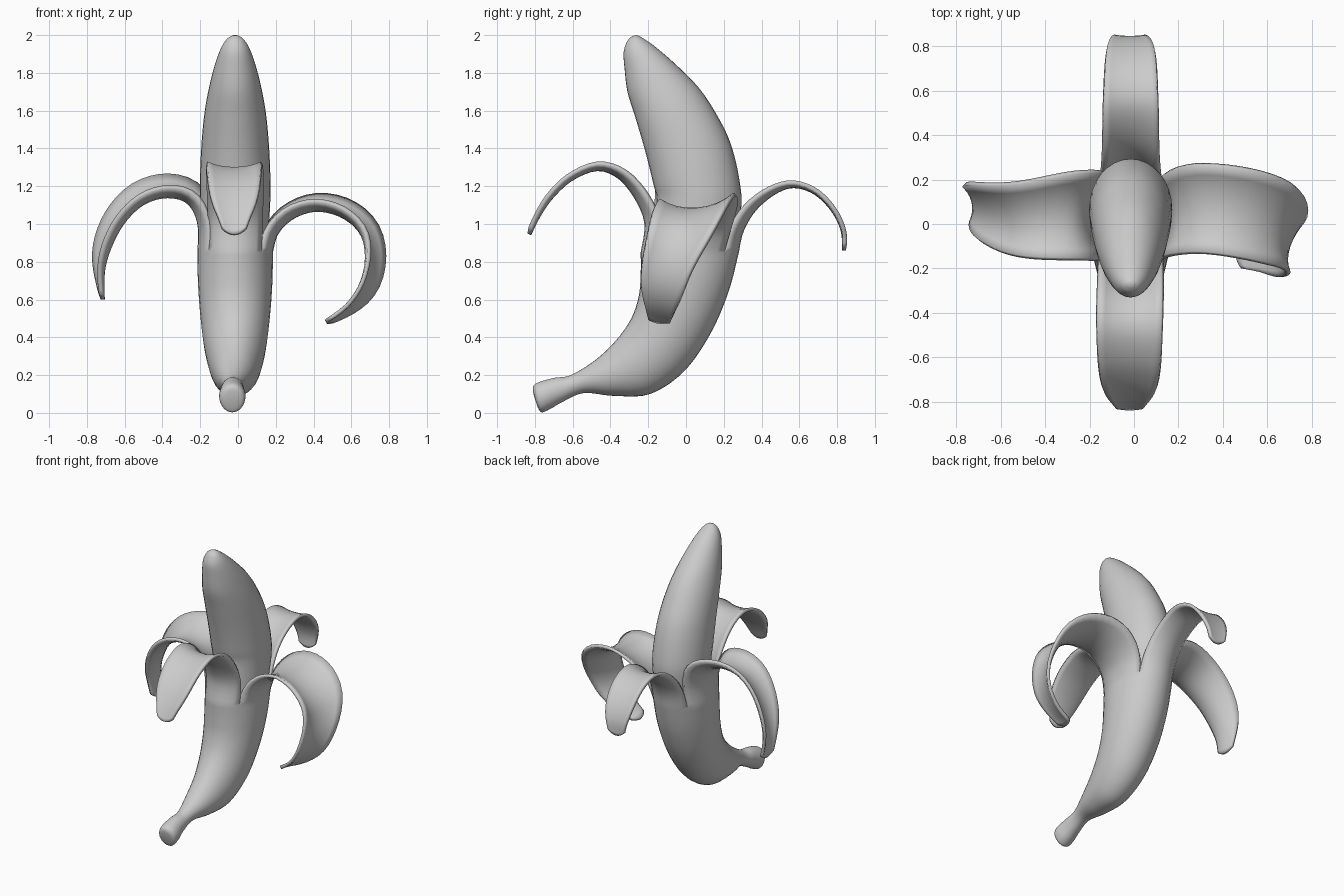
import bpy
import bmesh
import math
from mathutils import Vector

cube = bpy.data.objects.get("Cube")
if cube:
    bpy.data.objects.remove(cube)

grey = bpy.data.materials.new("plain grey")
grey.use_nodes = True
grey.diffuse_color = (0.6, 0.6, 0.6, 1)
grey.node_tree.nodes["Principled BSDF"].inputs["Base Color"].default_value = (0.6, 0.6, 0.6, 1)

SIDES = 32
COLUMNS = SIDES // 4
UP = Vector((0, 0, 1))


def sample(keys, t):
    """Smooth curve through evenly spaced keys, t from 0 to 1."""
    last = len(keys) - 1
    i = min(int(t * last), last - 1)
    u = t * last - i
    a, b, c, d = (keys[max(0, min(last, i + k))] for k in (-1, 0, 1, 2))
    return [q + u / 2 * (r - p + u * (2 * p - 5 * q + 4 * r - s + u * (3 * (q - r) + s - p)))
            for p, q, r, s in zip(a, b, c, d)]


def skin_rows(bm, rows, closed):
    for low, high in zip(rows, rows[1:]):
        n = len(low)
        for j in range(n if closed else n - 1):
            k = (j + 1) % n
            bm.faces.new((low[j], low[k], high[k], high[j]))


def tube(bm, sections, steps, cap_end):
    """Loft ellipses given as front y, front z, back y, back z, half width, centre x."""
    rows = []
    for i in range(steps + 1):
        fy, fz, by, bz, w, cx = sample(sections, i / steps)
        row = []
        for j in range(SIDES):
            a = math.tau * j / SIDES
            k = (1 + math.sin(a)) / 2
            row.append(bm.verts.new((cx + w * math.cos(a), fy + (by - fy) * k, fz + (bz - fz) * k)))
        rows.append(row)
    skin_rows(bm, rows, True)
    bm.faces.new(rows[0][::-1])
    if cap_end:
        bm.faces.new(rows[-1])


def flap(bm, out, path, shape, steps=30):
    """Curl a strip along (distance, z); shape keys are centre, half width, bulge, tilt."""
    out = Vector(out)
    side = UP.cross(out)
    axis = Vector([abs(v) for v in side])
    rows = []
    for i in range(steps + 1):
        t = i / steps
        d, z = sample(path, t)
        d0, z0 = sample(path, max(0, t - 0.02))
        d1, z1 = sample(path, min(1, t + 0.02))
        along = (out * (d1 - d0) + UP * (z1 - z0)).normalized()
        normal = (out * (z1 - z0) - UP * (d1 - d0)).normalized()
        # Leave the body smoothly
        normal = out.lerp(normal, min(1, t * 5)).normalized()
        centre, half, bulge, tilt = sample(shape, t)
        rounding = 0.03 * max(0, t - 0.85) / 0.15
        row = []
        for j in range(COLUMNS + 1):
            a = (j / COLUMNS - 0.5) * math.pi / 2
            s = math.sin(a) / math.sin(math.pi / 4)
            drop = bulge * (1 - math.cos(a)) / (1 - math.cos(math.pi / 4)) + tilt * s
            row.append(bm.verts.new(out * d + axis * centre + UP * z + side * s * half
                                    - normal * drop - along * rounding * s * s))
        rows.append(row)
    skin_rows(bm, rows, False)


def finish(bm, name):
    mesh = bpy.data.meshes.new(name)
    bm.to_mesh(mesh)
    bm.free()
    mesh.materials.append(grey)
    obj = bpy.data.objects.new(name, mesh)
    bpy.context.collection.objects.link(obj)
    bpy.ops.object.select_all(action="DESELECT")
    obj.select_set(True)
    bpy.context.view_layer.objects.active = obj
    bpy.ops.object.shade_smooth_by_angle(angle=math.radians(60))
    return obj


# Peel: rounded stem end, neck and lower body
bm = bmesh.new()
tube(bm, [
    (-0.805, 0.09, -0.785, 0.03, 0.03, -0.03),
    (-0.81, 0.135, -0.765, 0.003, 0.06, -0.03),
    (-0.785, 0.16, -0.72, 0.02, 0.07, -0.03),
    (-0.70, 0.185, -0.65, 0.06, 0.06, -0.03),
    (-0.61, 0.2, -0.54, 0.105, 0.058, -0.025),
    (-0.48, 0.28, -0.38, 0.09, 0.1, -0.02),
    (-0.37, 0.385, -0.19, 0.1, 0.135, -0.015),
    (-0.29, 0.5, -0.01, 0.22, 0.165, -0.015),
    (-0.25, 0.62, 0.13, 0.42, 0.185, -0.015),
    (-0.24, 0.74, 0.225, 0.64, 0.197, -0.015),
    (-0.24, 0.85, 0.28, 0.85, 0.2, -0.015),
], 50, False)

# Peel: four strips curling away from the body
flap(bm, (0, -1, 0),
     [(0.24, 0.85), (0.22, 1.0), (0.27, 1.13), (0.36, 1.24), (0.47, 1.28),
      (0.6, 1.23), (0.7, 1.14), (0.77, 1.04), (0.82, 0.94)],
     [(-0.015, 0.1414, 0.0762, 0), (-0.015, 0.15, 0.06, 0), (-0.02, 0.15, 0.03, 0),
      (-0.02, 0.13, 0.02, 0), (-0.02, 0.065, 0.01, 0)])
flap(bm, (0, 1, 0),
     [(0.28, 0.85), (0.305, 0.96), (0.37, 1.07), (0.47, 1.155), (0.57, 1.19),
      (0.68, 1.155), (0.77, 1.065), (0.82, 0.96), (0.825, 0.86)],
     [(-0.015, 0.1414, 0.0762, 0), (-0.015, 0.13, 0.05, 0), (-0.015, 0.125, 0.02, 0),
      (-0.015, 0.11, 0.01, 0), (-0.02, 0.065, 0.005, 0)])
flap(bm, (1, 0, 0),
     [(0.185, 0.85), (0.215, 0.95), (0.3, 1.03), (0.42, 1.065), (0.55, 1.035),
      (0.65, 0.95), (0.685, 0.82), (0.66, 0.68), (0.58, 0.57), (0.46, 0.49)],
     [(0.02, 0.1838, 0.0586, 0), (0.07, 0.205, 0.065, 0.01), (0.01, 0.2, 0.06, 0.03),
      (-0.115, 0.125, 0.03, 0.045), (-0.14, 0.06, 0.005, 0.01)])
flap(bm, (-1, 0, 0),
     [(0.215, 0.85), (0.215, 1.0), (0.27, 1.11), (0.38, 1.14), (0.5, 1.105),
      (0.6, 1.01), (0.67, 0.88), (0.705, 0.75), (0.705, 0.6)],
     [(0.02, 0.1838, 0.0586, 0), (0.04, 0.205, 0.08, -0.025), (0.02, 0.17, 0.075, -0.035),
      (0.06, 0.13, 0.06, -0.025), (0.09, 0.07, 0.01, 0)])
bmesh.ops.remove_doubles(bm, verts=bm.verts, dist=0.002)
peel = finish(bm, "peel")
thick = peel.modifiers.new("peel thickness", "SOLIDIFY")
thick.thickness = 0.022
thick.offset = -1

# Flesh: tapered curved core rising out of the peel
bm = bmesh.new()
tube(bm, [
    (-0.19, 0.8, 0.24, 0.78, 0.165, -0.015),
    (-0.155, 1.1, 0.29, 1.06, 0.184, -0.015),
    (-0.175, 1.22, 0.285, 1.22, 0.187, -0.015),
    (-0.22, 1.4, 0.235, 1.43, 0.179, -0.015),
    (-0.27, 1.57, 0.15, 1.6, 0.163, -0.015),
    (-0.31, 1.7, 0.06, 1.73, 0.14, -0.015),
    (-0.325, 1.82, -0.06, 1.85, 0.11, -0.015),
    (-0.33, 1.91, -0.165, 1.94, 0.078, -0.015),
    (-0.31, 1.97, -0.23, 1.985, 0.045, -0.015),
    (-0.285, 1.995, -0.26, 2.0, 0.015, -0.015),
], 45, True)
finish(bm, "flesh")
